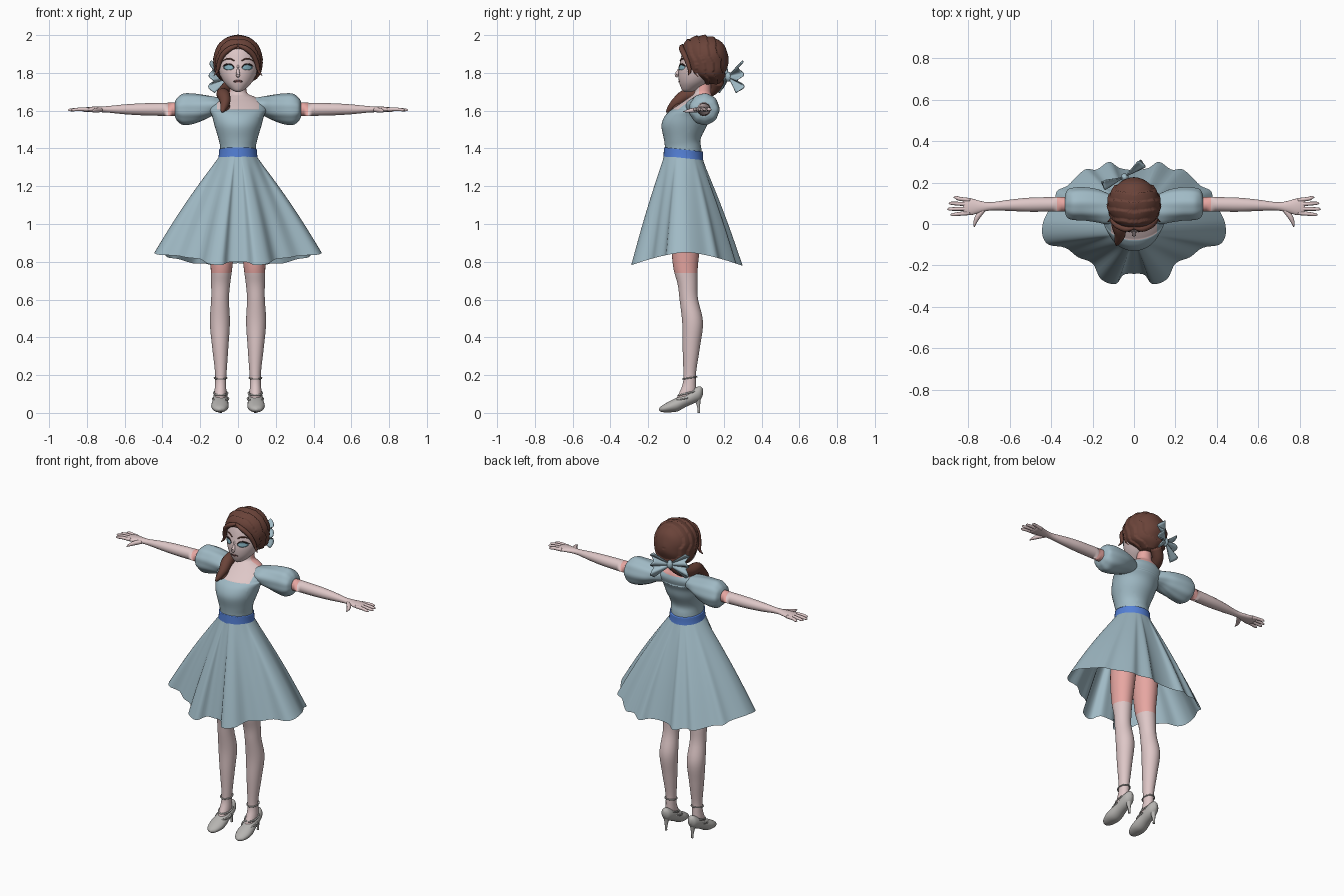
import bpy, bmesh, math
from mathutils import Vector

def material(name, *rgb):
    m = bpy.data.materials.new(name)
    m.diffuse_color = [(c / 255 / 12.92 if c < 11 else ((c / 255 + .055) / 1.055) ** 2.4) for c in rgb] + [1]
    return m

DRESS = material("dusty_blue", 160, 186, 197)
BELT = material("belt_blue", 84, 128, 214)
PALE = material("pale_skin", 222, 199, 199)
PINK = material("pink_skin", 233, 168, 163)
HAIR = material("brown_hair", 106, 67, 57)
SHOE = material("shoe_grey", 182, 180, 177)
EYE = material("eye_teal", 135, 178, 192)
DARK = material("lash_dark", 55, 40, 40)
LIP = material("lip_rose", 180, 125, 125)

def spline(rows, k=4, closed=False):
    """Catmull-Rom through tuples of numbers."""
    n, out = len(rows), []
    get = (lambda i: rows[i % n]) if closed else (lambda i: rows[min(max(i, 0), n - 1)])
    for i in range(n if closed else n - 1):
        for s in range(k):
            t = s / k
            out.append(tuple(.5 * (2 * b + (c - a) * t + (2 * a - 5 * b + 4 * c - d) * t * t
                                   + (3 * b - a - 3 * c + d) * t ** 3)
                             for a, b, c, d in zip(get(i - 1), get(i), get(i + 1), get(i + 2))))
    return out if closed else out + [tuple(rows[-1])]

def build(name, rings, mats, rule=None, cuts=(), mirror=False, closed=True, caps=True):
    """Skin a list of point rings into one smooth object."""
    bm = bmesh.new()
    vs = [[bm.verts.new(p) for p in r] for r in rings]
    n = len(vs[0])
    for a, b in zip(vs, vs[1:]):
        for i in range(n if closed else n - 1):
            j = (i + 1) % n
            bm.faces.new((a[i], a[j], b[j], b[i]))
    if caps:
        bm.faces.new(vs[0][::-1])
        bm.faces.new(vs[-1])
    bmesh.ops.recalc_face_normals(bm, faces=bm.faces)
    for co, no in cuts:
        bmesh.ops.bisect_plane(bm, geom=bm.verts[:] + bm.edges[:] + bm.faces[:], plane_co=co, plane_no=no)
    for f in bm.faces:
        f.smooth = True
        if rule:
            f.material_index = rule(f.calc_center_median())
    me = bpy.data.meshes.new(name)
    bm.to_mesh(me)
    bm.free()
    ob = bpy.data.objects.new(name, me)
    bpy.context.collection.objects.link(ob)
    for m in mats:
        me.materials.append(m)
    if mirror:
        ob.modifiers.new("mirror", 'MIRROR').use_mirror_merge = False
    return ob

def loft(name, rows, mats, axis='z', n=28, k=5, warp=None, **kw):
    """Elliptical sections along an axis: (position, centre a, centre b, radius a, radius b)."""
    rings = []
    for t, a, b, ra, rb in spline(rows, k):
        ring = []
        for i in range(n):
            w = math.tau * i / n
            u, v = a + max(ra, .001) * math.cos(w), b + max(rb, .001) * math.sin(w)
            p = Vector({'z': (u, v, t), 'x': (t, u, v), 'y': (u, t, v)}[axis])
            ring.append(warp(p) if warp else p)
        rings.append(ring)
    return build(name, rings, mats, **kw)

def sweep(name, path, mat, n=10, k=4, **kw):
    """Round tube along (x, y, z, radius) points."""
    pts = spline(path, k)
    rings = []
    for i, p in enumerate(pts):
        d = Vector(pts[min(i + 1, len(pts) - 1)][:3]) - Vector(pts[max(i - 1, 0)][:3])
        d.normalize()
        s = d.cross(Vector((0, 0, 1)) if abs(d.z) < .95 else Vector((0, 1, 0))).normalized()
        t = d.cross(s)
        rings.append([Vector(p[:3]) + max(p[3], .0008) * (s * math.cos(math.tau * j / n) + t * math.sin(math.tau * j / n))
                      for j in range(n)])
    return build(name, rings, [mat], **kw)

# Torso with square neckline, neck
def torso_rule(c):
    front = c.y < .07 and abs(c.x) < .11 and c.z > 1.605
    if front or c.z > 1.665:
        return 1 if c.y < .07 else 2
    return 0
loft("bodice_and_neck", [(1.33, 0, -.013, .098, .097), (1.40, 0, -.015, .094, .096), (1.45, 0, -.02, .103, .097),
     (1.52, 0, -.01, .124, .12), (1.57, 0, .005, .137, .118), (1.605, 0, .03, .15, .108), (1.64, 0, .06, .14, .088),
     (1.67, 0, .08, .095, .062), (1.69, 0, .088, .052, .046), (1.72, 0, .09, .043, .042), (1.78, 0, .09, .043, .042)],
     [DRESS, PALE, PINK], n=40, rule=torso_rule,
     cuts=[((0, 0, 1.605), (0, 0, 1)), ((0, 0, 1.665), (0, 0, 1)), ((.11, 0, 0), (1, 0, 0)),
           ((-.11, 0, 0), (1, 0, 0)), ((0, .07, 0), (0, 1, 0))])

# Belt, lower at the back
def tilt(p):
    p.z -= .11 * (p.y + .11)
    return p
loft("belt", [(1.345, 0, -.013, .106, .106), (1.375, 0, -.014, .102, .104), (1.405, 0, -.014, .1, .103)],
     [BELT], n=40, warp=tilt)

# Skirt: folded hem outline blended up to the waist
HEM = [(0, -.24), (.05, -.245), (.09, -.29), (.16, -.265), (.20, -.19), (.27, -.16), (.33, -.115), (.41, -.10),
       (.44, -.06), (.44, 0), (.42, .05), (.385, .11), (.37, .16), (.32, .185), (.27, .235), (.23, .265),
       (.18, .262), (.12, .30), (.07, .27), (0, .26)]
hem = spline(HEM + [(-x, y) for x, y in HEM[-2:0:-1]], 4, True)
rings = []
for j in range(17):
    t = j / 16
    b = t + .035 * math.sin(math.pi * t)
    ring = []
    for x, y in hem:
        w = math.atan2(y / .29, x / .44)
        top = tilt(Vector((.104 * math.cos(w), -.013 + .104 * math.sin(w), 1.36)))
        low = .85 - .068 * (abs(y) / .29) ** 1.5
        ring.append((top.x + (x - top.x) * b, top.y + (y - top.y) * b, top.z + (low - top.z) * t))
    rings.append(ring)
build("skirt", rings, [DRESS], caps=False)

# Puff sleeves, gathered slightly
def gather(p):
    a = math.atan2(p.z - 1.607, p.y - .09)
    s = 1 + .018 * math.cos(9 * a)
    return Vector((p.x, .09 + (p.y - .09) * s, 1.607 + (p.z - 1.607) * s))
loft("puff_sleeve", [(.08, .07, 1.625, .055, .04), (.13, .075, 1.625, .075, .05), (.18, .088, 1.617, .08, .066),
     (.24, .096, 1.61, .08, .08), (.29, .096, 1.607, .078, .082), (.32, .096, 1.607, .068, .062),
     (.333, .095, 1.607, .042, .042)], [DRESS], axis='x', n=54, warp=gather, mirror=True)

# Arms with palms; upper part pink
loft("arm", [(.28, .095, 1.607, .037, .037), (.37, .095, 1.607, .035, .035), (.50, .093, 1.607, .034, .032),
     (.60, .09, 1.607, .027, .026), (.69, .085, 1.607, .020, .017), (.74, .083, 1.607, .028, .015),
     (.785, .083, 1.606, .040, .014), (.815, .083, 1.605, .039, .011), (.825, .083, 1.605, .033, .006)],
     [PALE, PINK], axis='x', mirror=True, cuts=[((.37, 0, 0), (1, 0, 0))], rule=lambda c: int(c.x < .37))
for i, (y, tip, y2) in enumerate([(.053, .885, .045), (.074, .9, .072), (.095, .893, .1), (.115, .87, .128)]):
    sweep(f"finger_{i + 1}", [(.79, y, 1.606, .01), (.84, (y + y2) / 2, 1.607, .0095), (tip - .012, y2, 1.604, .0075),
          (tip, y2, 1.603, .002)], PALE, mirror=True)
sweep("thumb", [(.725, .07, 1.605, .012), (.75, .04, 1.602, .013), (.765, .01, 1.598, .009), (.77, -.015, 1.595, .002)],
      PALE, mirror=True)

# Legs: stockings below, pink thighs above
loft("leg", [(.06, .093, -.015, .028, .045), (.11, .093, .008, .031, .042), (.16, .092, .018, .029, .034),
     (.22, .091, .02, .031, .034), (.35, .094, .028, .043, .046), (.48, .096, .035, .053, .055),
     (.60, .095, .015, .047, .049), (.68, .092, .008, .05, .052), (.78, .087, -.003, .058, .066),
     (.95, .082, 0, .07, .08), (1.15, .065, 0, .065, .08)], [PALE, PINK], mirror=True,
     cuts=[((0, 0, .74), (0, 0, 1))], rule=lambda c: int(c.z > .74))

# Heeled shoes with straps
loft("shoe", [(-.142, .097, .018, .006, .006), (-.125, .097, .022, .03, .018), (-.085, .096, .033, .045, .03),
     (-.045, .095, .045, .045, .037), (0, .093, .068, .039, .036), (.045, .092, .092, .036, .04),
     (.075, .092, .105, .027, .036), (.09, .092, .112, .008, .015)], [SHOE], axis='y', mirror=True)
sweep("shoe_heel", [(.092, .058, .09, .026), (.092, .064, .055, .013), (.092, .068, .02, .007), (.092, .068, 0, .007)],
      SHOE, mirror=True)
def strap(name, z, y, rx, ry, slope, r):
    sweep(name, [(.092 + rx * math.cos(w), y + ry * math.sin(w), z + slope * math.sin(w), r)
                 for w in [math.tau * i / 16 for i in range(17)]], SHOE, n=6, k=2, mirror=True)
strap("ankle_strap", .185, .019, .033, .038, .006, .004)
strap("instep_strap", .105, .01, .036, .05, .012, .005)
strap("toe_strap", .075, -.015, .041, .05, .01, .005)

# Head
HEAD = [(1.70, 0, .01, .012, .02), (1.712, 0, .02, .036, .042), (1.75, 0, .045, .074, .081), (1.80, 0, .07, .1, .111),
        (1.85, 0, .085, .11, .118), (1.92, 0, .09, .105, .106), (1.965, 0, .09, .07, .075), (1.98, 0, .09, .01, .01)]
loft("head", HEAD, [PALE], n=40)
head_rows = spline(HEAD, 20)
def on_face(x, z, lift=.003):
    r = min(head_rows, key=lambda q: abs(q[0] - z))
    return (x, r[2] - r[4] * math.sqrt(max(0, 1 - (x / r[3]) ** 2)) - lift, z)
def plate(name, cx, cz, rx, rz, mat, **kw):
    rings = [[on_face(cx + s * rx * math.cos(math.tau * i / 24), cz + s * rz * math.sin(math.tau * i / 24))
              for i in range(24)] for s in (1, .7, .4, .05)]
    build(name, rings, [mat], **kw)
plate("eye", .049, 1.829, .028, .015, EYE, mirror=True)
plate("lips", 0, 1.755, .024, .007, LIP)
sweep("eyelash", [(*on_face(x, z), r) for x, z, r in
      [(.02, 1.829, .002), (.032, 1.842, .003), (.05, 1.847, .004), (.068, 1.842, .004), (.082, 1.834, .001)]],
      DARK, n=6, mirror=True)
sweep("eyebrow", [(*on_face(x, z), r) for x, z, r in
      [(.02, 1.864, .003), (.04, 1.874, .004), (.062, 1.874, .0035), (.085, 1.86, .001)]], HAIR, n=6, mirror=True)
sweep("nose", [(0, -.03, 1.84, .006), (0, -.04, 1.81, .008), (0, -.05, 1.79, .011), (0, -.042, 1.78, .006)], PALE)
sweep("mouth_line", [(*on_face(x, z), .0015) for x, z in [(-.024, 1.757), (0, 1.755), (.024, 1.757)]], DARK, n=6)

# Hair in wavy bands, opened around the face
def wave(p):
    d = p - Vector((0, .095, 1.86))
    band = ((p.y + .25 * (p.z - 1.86) + .007 * math.sin(p.z * 55 + abs(p.x) * 30)) / .046) % 1
    return p + d.normalized() * (.009 * band - .006)
hair = loft("hair", [(1.74, 0, .13, .045, .045), (1.77, 0, .12, .097, .08), (1.80, 0, .106, .119, .106),
            (1.85, 0, .096, .129, .126), (1.90, 0, .094, .126, .125), (1.95, 0, .09, .104, .108),
            (1.985, 0, .09, .062, .068), (2.0, 0, .09, .01, .01)], [HAIR], n=96, k=8, warp=wave)
cutter = loft("hair_cutter", [(-.3, 0, 1.80, .097, .128), (.045, 0, 1.80, .097, .128)], [HAIR], axis='y', n=48, k=1)
cutter.hide_render = True
cutter.hide_set(True)
cut = hair.modifiers.new("face_opening", 'BOOLEAN')
cut.operation, cut.object, cut.solver = 'DIFFERENCE', cutter, 'EXACT'
sweep("forelock", [(0, -.018, 1.945, .008), (.04, -.024, 1.93, .014), (.08, -.008, 1.895, .014), (.1, .01, 1.85, .012),
      (.11, .02, 1.81, .009), (.128, .01, 1.785, .001)], HAIR, mirror=True)

# Ponytail brought over one shoulder
sweep("ponytail", [(-.02, .17, 1.76, .035), (-.06, .14, 1.715, .034), (-.08, .07, 1.69, .034), (-.075, .0, 1.68, .034),
      (-.068, -.05, 1.645, .027), (-.08, -.09, 1.605, .014), (-.085, -.105, 1.59, .001)], HAIR, n=14)
sweep("ponytail_strand", [(-.08, .03, 1.68, .02), (-.065, -.03, 1.64, .02), (-.06, -.06, 1.61, .014),
      (-.09, -.075, 1.575, .001)], HAIR)

# Pleated hair bow
centre, along, out = Vector((-.045, .225, 1.78)), Vector((.87, .49, 0)), Vector((-.49, .87, 0))
for side, label in ((1, "left"), (-1, "right")):
    rings = []
    for i in range(9):
        u = i / 8
        rings.append([centre + along * side * (.008 + .105 * u * (.8 + .2 * abs(math.cos(v * 4.7))))
                      + Vector((0, 0, v * (.014 + .072 * u)))
                      + out * (.02 * u * math.sin(v * 8) + .012 * u) for v in [q / 12 - 1 for q in range(25)]])
    wing = build(f"bow_wing_{label}", rings, [DRESS], closed=False, caps=False)
    wing.modifiers.new("thickness", 'SOLIDIFY').thickness = .006
sweep("bow_knot", [(-.045, .225, 1.805, .008), (-.045, .225, 1.79, .018), (-.045, .225, 1.77, .018),
      (-.045, .225, 1.755, .008)], DRESS)
